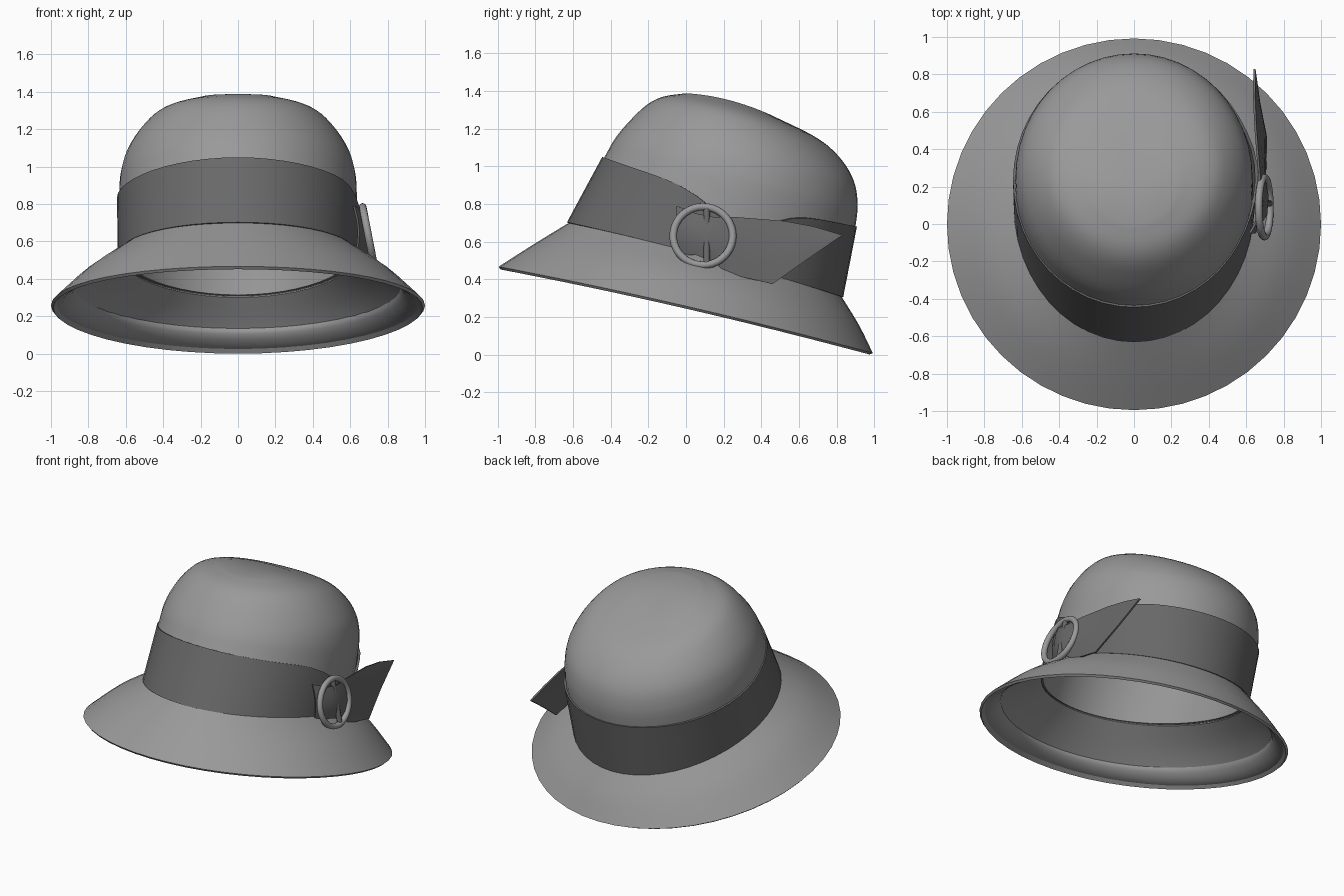
import bpy, bmesh, math
from mathutils import Vector

if "Cube" in bpy.data.objects:
    bpy.data.objects.remove(bpy.data.objects["Cube"])

SEG = 48


def grey(name, v):
    m = bpy.data.materials.new(name)
    m.diffuse_color = (v, v, v, 1)
    m.use_nodes = True
    m.node_tree.nodes["Principled BSDF"].inputs["Base Color"].default_value = m.diffuse_color
    return m


FELT, RIBBON = grey("felt", .32), grey("ribbon", .14)


def finish(name, verts, faces, mat, thickness=0.0, angle=35):
    me = bpy.data.meshes.new(name)
    me.from_pydata(verts, [], faces)
    me.materials.append(mat)
    ob = bpy.data.objects.new(name, me)
    bpy.context.collection.objects.link(ob)
    bpy.ops.object.select_all(action='DESELECT')
    ob.select_set(True)
    bpy.context.view_layer.objects.active = ob
    if thickness:
        mod = ob.modifiers.new("thickness", 'SOLIDIFY')
        mod.thickness = thickness
        mod.offset = -1
        bpy.ops.object.modifier_apply(modifier=mod.name)
    bpy.ops.object.shade_smooth_by_angle(angle=math.radians(angle))
    return ob


def smooth_rows(rows, steps):
    """Catmull-Rom interpolation between rows of ring parameters."""
    rows = [Vector(r) for r in rows]
    out = []
    for i in range(len(rows) - 1):
        b, c = rows[i], rows[i + 1]
        a = rows[i - 1] if i else 2 * b - c
        d = rows[i + 2] if i + 2 < len(rows) else 2 * c - b
        for k in range(steps):
            t = k / steps
            out.append(0.5 * (2 * b + (c - a) * t + (2 * a - 5 * b + 4 * c - d) * t ** 2
                              + (3 * b - a - 3 * c + d) * t ** 3))
    return out + [rows[-1]]


def loft(name, rows, mat, thickness=0.0, steps=3, apex=None, pinch=None):
    """Row: front y, front z, back y, back z, half width, side lift."""
    rings = smooth_rows(rows, steps)
    verts, faces = [], []
    for i, (yf, zf, yb, zb, w, lift) in enumerate(rings):
        for j in range(SEG):
            a = math.tau * j / SEG
            s, c = math.sin(a), math.cos(a)
            x, z = w * s, (zf + zb) / 2 + (zf - zb) / 2 * c + lift * s * s
            if pinch:
                t = i / (len(rings) - 1)
                z -= .14 * pinch(a) * t
                x += .018 * pinch(a) * t
            verts.append((x, (yf + yb) / 2 - (yb - yf) / 2 * c, z))
    for i in range(len(rings) - 1):
        for j in range(SEG):
            k = (j + 1) % SEG
            faces.append((i * SEG + j, i * SEG + k, (i + 1) * SEG + k, (i + 1) * SEG + j))
    if apex:
        base = (len(rings) - 1) * SEG
        verts.append(apex)
        faces += [(base + j, base + (j + 1) % SEG, len(verts) - 1) for j in range(SEG)]
    return finish(name, verts, faces, mat, thickness)


# Crown: tilted dome, open below
neck = (-.622, .70, .825, .31, .635, .025)
loft("crown", [neck, (-.435, 1.045, .90, .68, .635, 0),
               (-.375, 1.15, .91, .83, .622, 0),
               (-.30, 1.24, .88, .95, .585, 0),
               (-.21, 1.325, .80, 1.065, .505, .015),
               (-.12, 1.37, .68, 1.16, .405, .025),
               (0, 1.388, .45, 1.273, .22, .022)], FELT, .02, 4, apex=(0, .2, 1.358))

# Brim: flares down from the neck
rim = (-.995, .467, .992, .008, 1.0, .02)
loft("brim", [rim, (-.81, .585, .92, .155, .82, .045), neck], FELT, .018)

# Hem folded under the brim edge
loft("brim_hem", [(-.86, .53, .905, .135, .87, .02),
                  (-.87, .505, .898, .105, .885, .015),
                  (-.925, .475, .938, .045, .94, .01), rim], FELT, 0, 2)

# Hat band, drawn in at the buckle on the right side
loft("hat_band", [(-.632, .703, .835, .305, .643, .02),
                  (-.445, 1.05, .908, .68, .647, -.03)], RIBBON, .016, 6,
     pinch=lambda a: math.exp(-((a - math.pi / 2 - .1) / .33) ** 2))

# Ribbon passing through the buckle and ending in a pointed tail
columns = [((.625, -.05, .79), (.635, -.05, .53)),
           ((.68, .05, .75), (.695, .05, .53)),
           ((.685, .15, .73), (.705, .15, .49)),
           ((.675, .27, .73), (.705, .22, .43)),
           ((.655, .52, .71), (.712, .46, .375)),
           ((.648, .68, .68), (.675, .65, .51)),
           ((.65, .83, .635), (.65, .828, .632))]
verts, faces, n = [], [], 5
for i, (top, low) in enumerate(columns):
    bow = (.02, .025, .025, .012, .012, .005, 0)[i]
    for j in range(n):
        p = Vector(low).lerp(Vector(top), j / (n - 1))
        p.x += bow * math.sin(math.pi * j / (n - 1))
        verts.append(p)
for i in range(len(columns) - 1):
    for j in range(n - 1):
        q = i * n + j
        faces.append((q, q + n, q + n + 1, q + 1))
finish("ribbon_tail", verts, faces, RIBBON, .012, 50)

# Buckle ring leaning outward with the hat side
tilt = math.radians(11)
bpy.ops.mesh.primitive_torus_add(major_radius=.158, minor_radius=.02, major_segments=40,
                                 minor_segments=12, location=(.697, .09, .63),
                                 rotation=(0, math.pi / 2 - tilt, 0))
bpy.context.object.name = "buckle_ring"
bpy.context.object.data.materials.append(FELT)
bpy.ops.object.shade_smooth_by_angle(angle=math.radians(40))

# Buckle centre bar, mostly wrapped by the ribbon
bpy.ops.mesh.primitive_cylinder_add(vertices=16, radius=.017, depth=.31,
                                    location=(.697, .11, .63), rotation=(0, -tilt, 0))
bpy.context.object.name = "buckle_bar"
bpy.context.object.data.materials.append(RIBBON)
bpy.ops.object.shade_smooth_by_angle(angle=math.radians(40))
